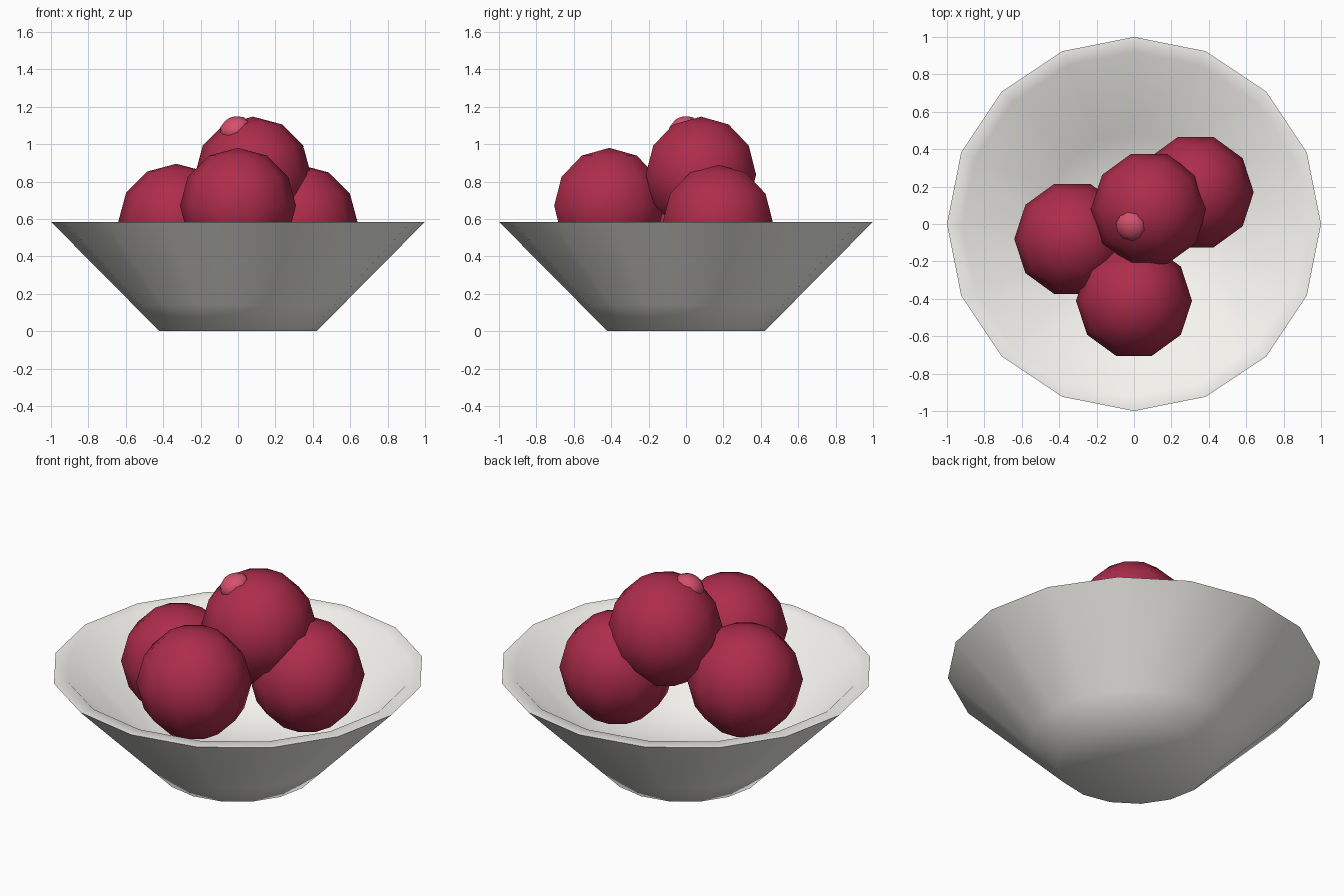
import bpy
import bmesh
import math
from mathutils import Vector, Matrix

if "Cube" in bpy.data.objects:
    bpy.data.objects.remove(bpy.data.objects["Cube"])


def material(name, color):
    m = bpy.data.materials.new(name)
    m.diffuse_color = color
    m.use_nodes = True
    m.node_tree.nodes["Principled BSDF"].inputs["Base Color"].default_value = m.diffuse_color
    return m


def add_object(name, bm, mat=None):
    mesh = bpy.data.meshes.new(name)
    bm.to_mesh(mesh)
    bm.free()
    obj = bpy.data.objects.new(name, mesh)
    bpy.context.collection.objects.link(obj)
    if mat:
        mesh.materials.append(mat)
    return obj


def ball(name, location, radius, segments, rings, mat):
    bm = bmesh.new()
    # Turned half a side so that a corner points along x
    bmesh.ops.create_uvsphere(bm, u_segments=segments, v_segments=rings, radius=radius,
                              matrix=Matrix.Rotation(math.pi / segments, 4, 'Z'))
    for f in bm.faces:
        f.smooth = True
    obj = add_object(name, bm, mat)
    obj.location = location
    return obj


# Bowl: closed profile from underside centre, over the rim, to inner floor centre
SIDES = 16
profile = [(0, 0), (0.42, 0), (0.559, 0.14), (1.0, 0.585),
           (0.92, 0.585), (0.49, 0.155), (0, 0.155)]
bm = bmesh.new()
rings = []
for r, z in profile:
    if r == 0:
        rings.append([bm.verts.new((0, 0, z))] * SIDES)
    else:
        rings.append([bm.verts.new((r * math.cos(a), r * math.sin(a), z))
                      for a in (2 * math.pi * i / SIDES for i in range(SIDES))])
for low, high in zip(rings, rings[1:]):
    for i in range(SIDES):
        j = (i + 1) % SIDES
        corners = dict.fromkeys((low[i], low[j], high[j], high[i]))
        bm.faces.new(list(corners))
bmesh.ops.recalc_face_normals(bm, faces=bm.faces)
bowl = add_object("bowl", bm, material("bowl_white", (0.93, 0.92, 0.88, 1)))
bpy.context.view_layer.objects.active = bowl
bowl.select_set(True)
bpy.ops.object.shade_smooth_by_angle(angle=math.radians(60))

# Fruits: three resting in the bowl and one stacked on top
red = material("fruit_red", (0.42, 0.025, 0.07, 1))
pink = material("tip_pink", (0.66, 0.08, 0.15, 1))
top = Vector((0.08, 0.08, 0.837))
fruits = {
    "left_fruit": (-0.33, -0.08, 0.585),
    "right_fruit": (0.33, 0.17, 0.58),
    "front_fruit": (0, -0.41, 0.67),
    "top_fruit": top,
}
for name, loc in fruits.items():
    ball(name, loc, 0.31, 10, 6, red)

# Flattened tip on the top fruit, tilted along its surface
centre = Vector((-0.016, -0.01, 1.083))
tip = ball("fruit_tip", centre, 0.085, 10, 6, pink)
tip.scale = (1, 1, 0.72)
tip.rotation_euler = (centre - top).to_track_quat('Z', 'Y').to_euler()
